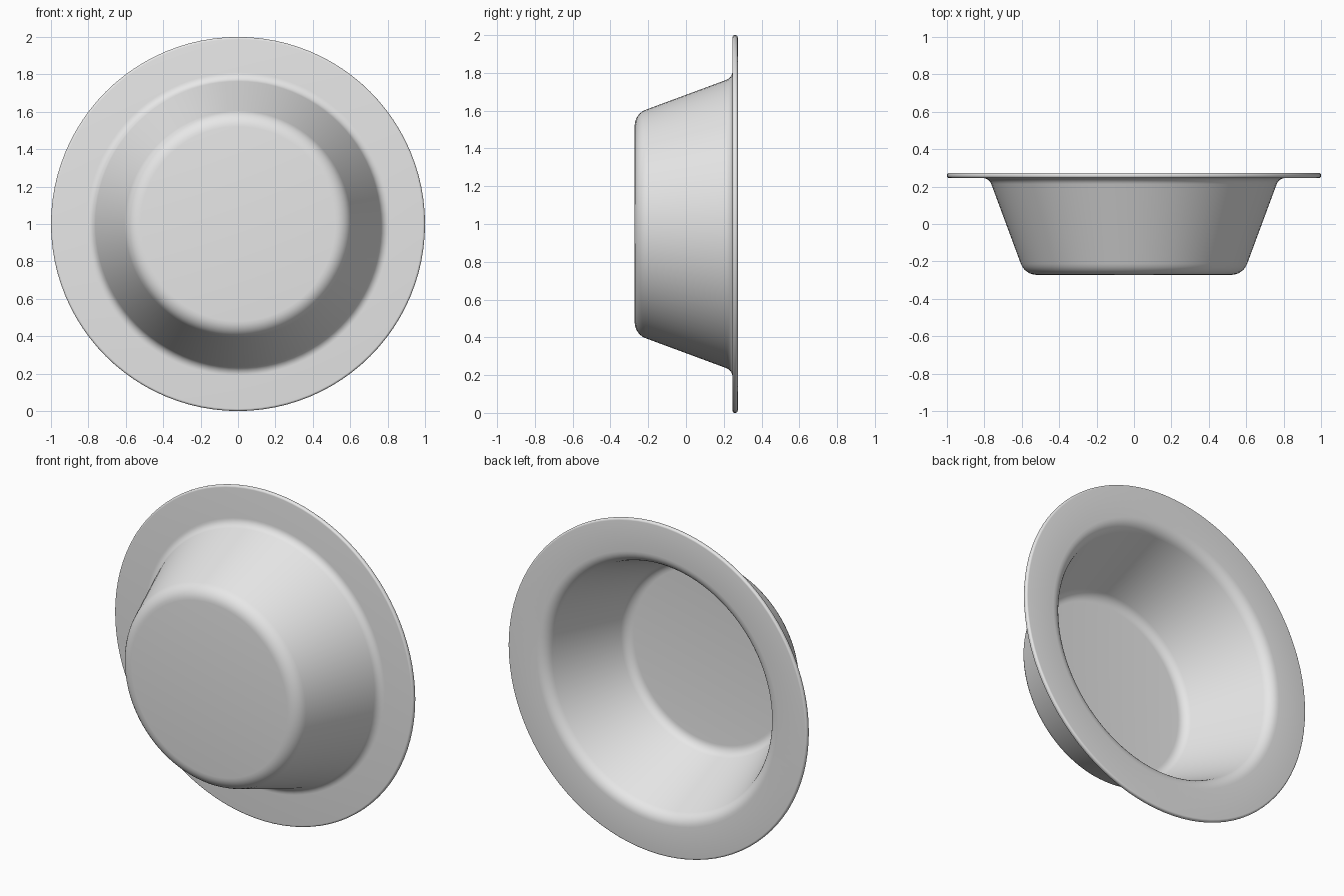
import bpy
import bmesh
import math
from mathutils import Vector

cube = bpy.data.objects.get("Cube")
if cube:
    bpy.data.objects.remove(cube, do_unlink=True)

SEGMENTS = 96


def fillet(prev, corner, nxt, radius, steps=6):
    """Points of a circular arc rounding one profile corner."""
    a = (prev - corner).normalized()
    b = (nxt - corner).normalized()
    half = a.angle(b) / 2
    start = corner + a * (radius / math.tan(half))
    centre = corner + (a + b).normalized() * (radius / math.sin(half))
    spoke = start - centre
    end = corner + b * (radius / math.tan(half)) - centre
    sweep = spoke.angle_signed(end)
    points = []
    for i in range(steps + 1):
        t = -sweep * i / steps
        c, s = math.cos(t), math.sin(t)
        points.append(centre + Vector((spoke.x * c - spoke.y * s,
                                       spoke.x * s + spoke.y * c)))
    return points


# Wall section: radius, depth, corner rounding
section = [
    (0, -0.272, 0),
    (0.583, -0.272, 0.09),    # outer base corner
    (0.775, 0.246, 0.05),     # wall meets rim
    (1.0, 0.246, 0.012),      # rim edge
    (1.0, 0.274, 0.012),
    (0.755, 0.274, 0.075),    # inner lip
    (0.563, -0.244, 0.062),   # inner floor corner
    (0, -0.244, 0),
]
corners = [Vector(p[:2]) for p in section]
profile = [corners[0]]
for i in range(1, len(section) - 1):
    profile += fillet(corners[i - 1], corners[i], corners[i + 1], section[i][2])
profile.append(corners[-1])

# Revolve the section about the front-to-back axis
bm = bmesh.new()
verts = [bm.verts.new((p.x, p.y, 1)) for p in profile]
edges = [bm.edges.new(pair) for pair in zip(verts, verts[1:])]
bmesh.ops.spin(bm, geom=verts + edges, cent=(0, 0, 1), axis=(0, 1, 0),
               angle=math.tau, steps=SEGMENTS)
bmesh.ops.remove_doubles(bm, verts=bm.verts[:], dist=0.0001)
bmesh.ops.recalc_face_normals(bm, faces=bm.faces[:])
mesh = bpy.data.meshes.new("bowl")
bm.to_mesh(mesh)
bm.free()
bowl = bpy.data.objects.new("bowl", mesh)
bpy.context.collection.objects.link(bowl)

# Plain light grey
grey = bpy.data.materials.new("light_grey")
grey.use_nodes = True
grey.diffuse_color = (0.8, 0.8, 0.8, 1)
grey.node_tree.nodes["Principled BSDF"].inputs["Base Color"].default_value = (0.8, 0.8, 0.8, 1)
mesh.materials.append(grey)

bpy.ops.object.select_all(action='DESELECT')
bowl.select_set(True)
bpy.context.view_layer.objects.active = bowl
bpy.ops.object.shade_smooth_by_angle(angle=math.radians(30))
